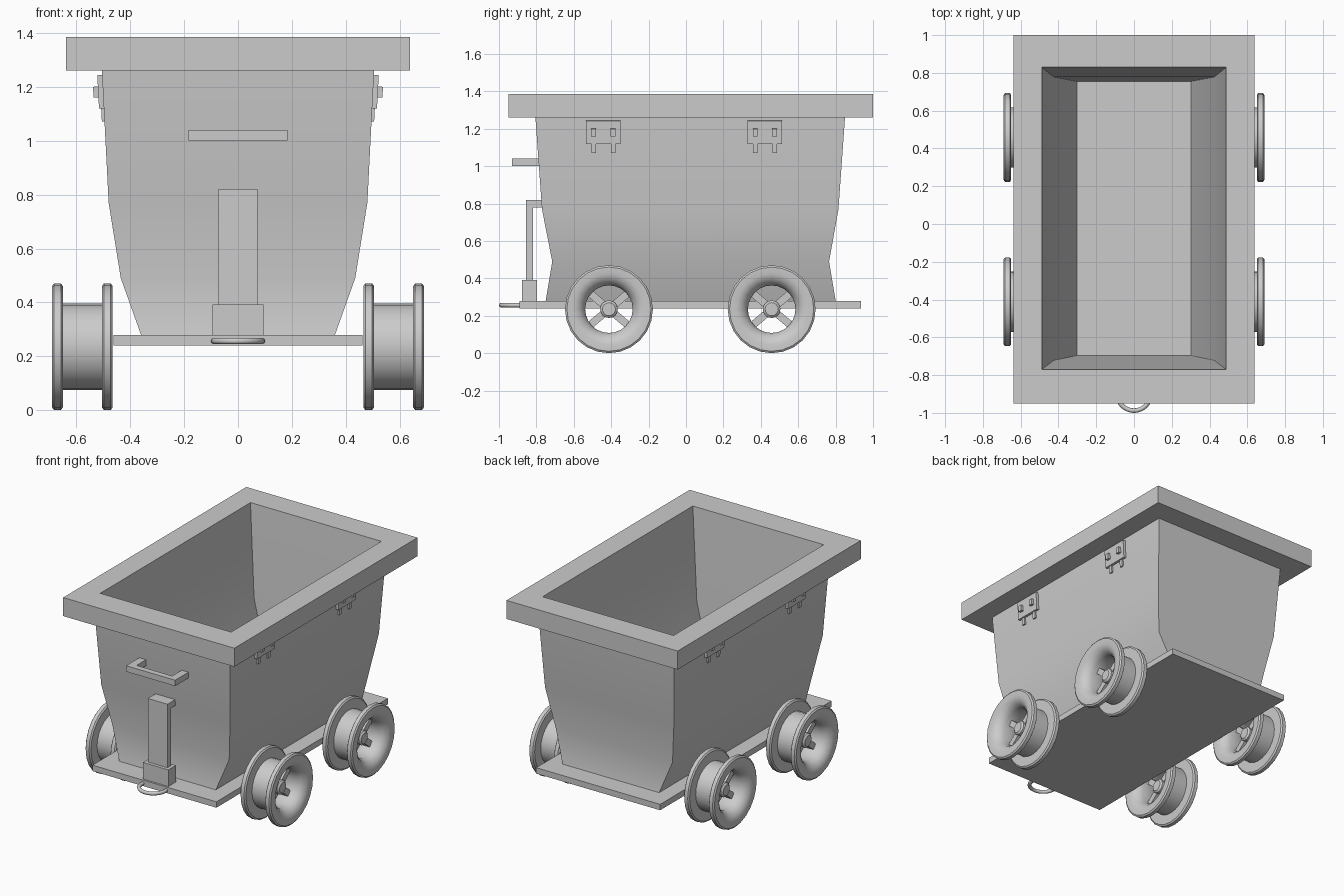
import bpy, bmesh, math
from mathutils import Matrix, Vector

if "Cube" in bpy.data.objects:
    bpy.data.objects.remove(bpy.data.objects["Cube"])


def finish(name, bm, smooth=False):
    bmesh.ops.recalc_face_normals(bm, faces=bm.faces)
    me = bpy.data.meshes.new(name)
    bm.to_mesh(me)
    bm.free()
    ob = bpy.data.objects.new(name, me)
    bpy.context.collection.objects.link(ob)
    if smooth:
        bpy.ops.object.select_all(action='DESELECT')
        ob.select_set(True)
        bpy.context.view_layer.objects.active = ob
        bpy.ops.object.shade_smooth_by_angle(angle=math.radians(32))
    return ob


def add_box(bm, lo, hi, mat=Matrix()):
    lo, hi = Vector(lo), Vector(hi)
    m = mat @ Matrix.Translation((lo + hi) / 2) @ Matrix.Diagonal((*(hi - lo), 1))
    bmesh.ops.create_cube(bm, size=1, matrix=m)


def boxes(name, parts, mat=Matrix()):
    bm = bmesh.new()
    for lo, hi in parts:
        add_box(bm, lo, hi, mat)
    return finish(name, bm)


def revolve(bm, profile, steps, closed, mat):
    # profile of (x, radius) turned about the x axis
    rings = []
    for i in range(steps):
        a = 2 * math.pi * i / steps
        rings.append([bm.verts.new(mat @ Vector((x, r * math.cos(a), r * math.sin(a))))
                      for x, r in profile])
    n = len(profile)
    for i in range(steps):
        p, q = rings[i], rings[(i + 1) % steps]
        for j in range(n if closed else n - 1):
            k = (j + 1) % n
            bm.faces.new((p[j], p[k], q[k], q[j]))
    if not closed:
        bm.faces.new([r[0] for r in rings])
        bm.faces.new([r[-1] for r in rings])


# tub: rectangular sections (half width, y front, y back, z), outside, rim, inside
sections = [
    (0.36, -0.75, 0.80, 0.28), (0.435, -0.715, 0.765, 0.49),
    (0.48, -0.77, 0.815, 0.77), (0.505, -0.805, 0.85, 1.26),
    (0.638, -0.95, 1.0, 1.26), (0.638, -0.95, 1.0, 1.385),
    (0.488, -0.77, 0.83, 1.385), (0.425, -0.722, 0.778, 0.78),
    (0.302, -0.697, 0.755, 0.33)]
bm = bmesh.new()
loops = [[bm.verts.new(c) for c in ((-w, a, z), (w, a, z), (w, b, z), (-w, b, z))]
         for w, a, b, z in sections]
for p, q in zip(loops, loops[1:]):
    for i in range(4):
        j = (i + 1) % 4
        bm.faces.new((p[i], p[j], q[j], q[i]))
bm.faces.new(loops[0])
bm.faces.new(loops[-1])
finish("tub", bm, True)

# chassis plate
boxes("base_plate", [((-0.462, -0.89, 0.24), (0.462, 0.935, 0.28))])

# front handle
boxes("front_handle", [
    ((-0.183, -0.93, 1.0), (0.183, -0.89, 1.04)),
    ((-0.183, -0.89, 1.0), (-0.133, -0.78, 1.04)),
    ((0.133, -0.89, 1.0), (0.183, -0.78, 1.04))])

# coupling post with foot block
boxes("coupling_post", [
    ((-0.073, -0.855, 0.39), (0.073, -0.818, 0.82)),
    ((-0.073, -0.818, 0.78), (0.073, -0.765, 0.82))])
boxes("coupling_block", [((-0.095, -0.877, 0.28), (0.095, -0.797, 0.392))])

# tow ring
bpy.ops.mesh.primitive_torus_add(major_radius=0.088, minor_radius=0.012,
                                 major_segments=32, minor_segments=10,
                                 location=(0, -0.9, 0.257))
ring = bpy.context.object
ring.name = "tow_ring"
bpy.ops.object.shade_smooth()

# wheels: double flanged drum, hub and four spokes
half = [(0.0725, 0.16), (0.0725, 0.225), (0.08, 0.235), (0.105, 0.235),
        (0.1125, 0.225), (0.1125, 0.19), (0.105, 0.165), (0.085, 0.142), (0.055, 0.127)]
wheel_profile = half + [(-x, r) for x, r in reversed(half)]
hub_profile = [(-0.045, 0.035), (-0.035, 0.047), (0.035, 0.047), (0.045, 0.035)]
for sx, side in ((-1, "left"), (1, "right")):
    for y, end in ((-0.412, "front"), (0.458, "back")):
        at = Matrix.Translation((sx * 0.5775, y, 0.2355))
        bm = bmesh.new()
        revolve(bm, wheel_profile, 24, True, at)
        finish(f"wheel_{end}_{side}", bm, True)
        bm = bmesh.new()
        revolve(bm, hub_profile, 16, False, at)
        for deg in (40, 140, 220, 320):
            add_box(bm, (-0.025, 0.03, -0.02), (0.025, 0.138, 0.02),
                    at @ Matrix.Rotation(math.radians(deg), 4, 'X'))
        finish(f"spokes_{end}_{side}", bm, True)

# side brackets: plate, two square bolts, two hanging tabs, tilted with the wall
for sx, side in ((-1, "left"), (1, "right")):
    for y, end in ((-0.442, "front"), (0.422, "back")):
        parts = [((-0.02, -0.092, -0.062), (0.018, 0.092, 0.062))]
        for dy in (-0.052, 0.052):
            parts.append(((0.01, dy - 0.013, -0.02), (0.036, dy + 0.013, 0.02)))
            parts.append(((-0.02, dy - 0.012, -0.11), (0.01, dy + 0.012, -0.05)))
        mat = (Matrix.Translation((sx * 0.501, y, 1.182))
               @ Matrix.Rotation(sx * math.radians(3), 4, 'Y')
               @ Matrix.Diagonal((sx, 1, 1, 1)))
        boxes(f"bracket_{end}_{side}", parts, mat)
